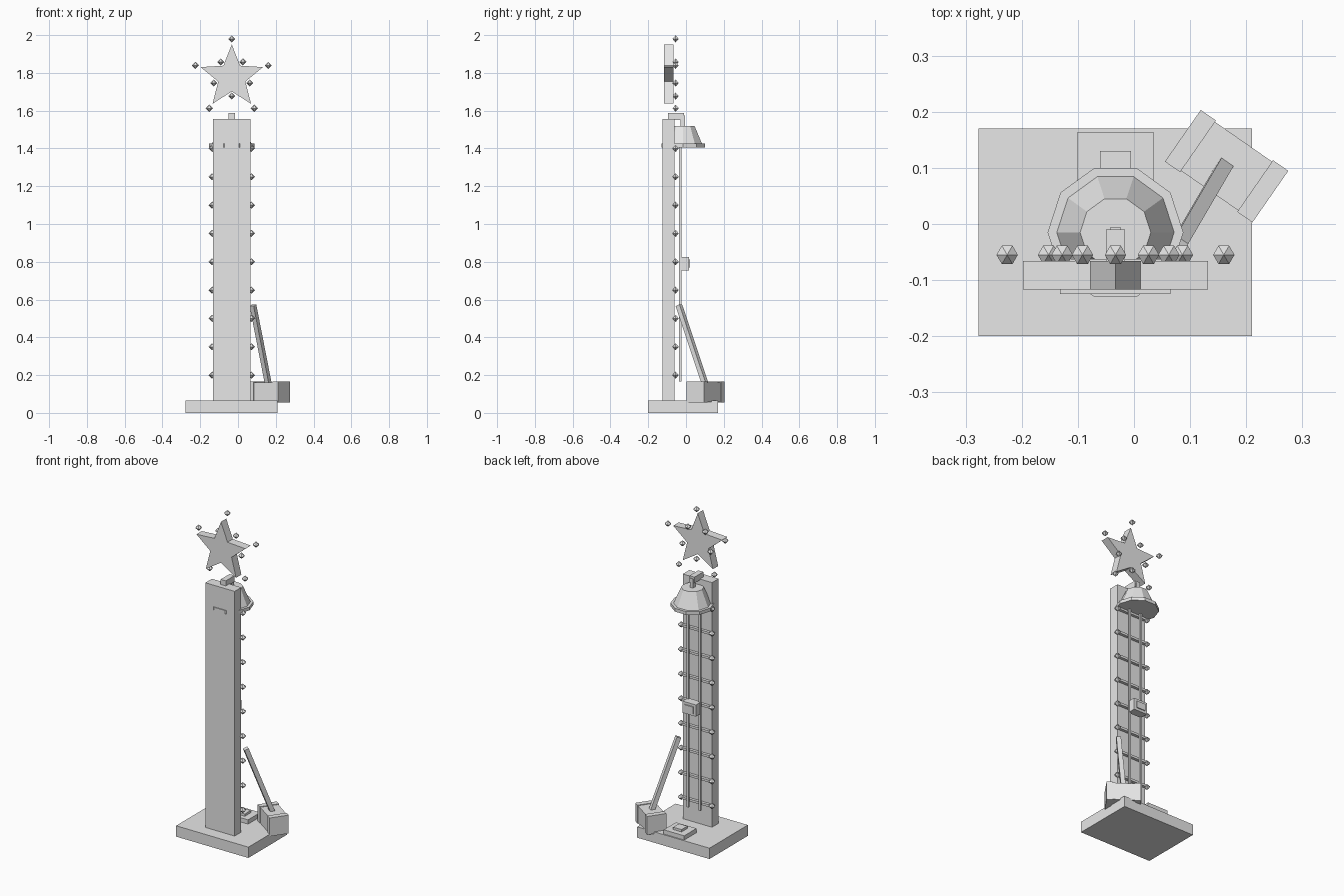
import bpy, math
from mathutils import Vector, Matrix

if "Cube" in bpy.data.objects:
    bpy.data.objects.remove(bpy.data.objects["Cube"])

CX = -0.033  # centre line of the tower

grey = bpy.data.materials.new("light grey")
grey.diffuse_color = (0.8, 0.8, 0.8, 1)
grey.use_nodes = True
grey.node_tree.nodes["Principled BSDF"].inputs["Base Color"].default_value = grey.diffuse_color


def mesh(name, verts, faces):
    me = bpy.data.meshes.new(name)
    me.from_pydata([tuple(v) for v in verts], [], faces)
    me.materials.append(grey)
    ob = bpy.data.objects.new(name, me)
    bpy.context.collection.objects.link(ob)
    return ob


def prism(name, lower, upper):
    """Closed solid between two matching loops, lower one counter-clockwise."""
    n = len(lower)
    sides = [(i, (i + 1) % n, n + (i + 1) % n, n + i) for i in range(n)]
    return mesh(name, lower + upper,
                sides + [tuple(reversed(range(n))), tuple(range(n, 2 * n))])


def box(name, x0, x1, y0, y1, z0, z1, matrix=None):
    ring = [(x0, y0), (x1, y0), (x1, y1), (x0, y1)]
    ob = prism(name, [(x, y, z0) for x, y in ring], [(x, y, z1) for x, y in ring])
    if matrix:
        ob.data.transform(matrix)
    return ob


def ring(n, r, x, y, z):
    return [(x + r * math.cos(2 * math.pi * i / n),
             y + r * math.sin(2 * math.pi * i / n), z) for i in range(n)]


def star_points(outer, inner):
    """Ten x, z points, starting at the upper tip."""
    for i in range(10):
        a = math.pi / 2 + i * math.pi / 5
        r = inner if i % 2 else outer
        yield CX + r * math.cos(a), 1.777 + r * math.sin(a)


def bulb(name, x, z, r=0.019):
    verts = ring(6, r, x, -0.055, z) + [(x, -0.055, z + r), (x, -0.055, z - r)]
    faces = [(i, (i + 1) % 6, 6) for i in range(6)]
    faces += [((i + 1) % 6, i, 7) for i in range(6)]
    mesh(name, verts, faces)


# Base and tower
box("base", -0.277, 0.21, -0.2, 0.17, 0, 0.066)
box("tower", -0.132, 0.065, -0.125, -0.062, 0.06, 1.556)

# Strike pad
box("pad", CX - 0.069, CX + 0.069, 0.045, 0.163, 0.06, 0.092)
box("pad_button", CX - 0.028, CX + 0.028, 0.073, 0.13, 0.09, 0.106)

# Rails, level bars and bulbs along the tower
for s in (-1, 1):
    x = CX + s * 0.04
    box("rail", x - 0.006, x + 0.006, -0.037, -0.025, 0.165, 1.41)
for i in range(9):
    z = 0.2 + i * 0.15
    box("level_bar", CX - 0.09, CX + 0.09, -0.064, -0.045, z - 0.007, z + 0.007)
    for s in (-1, 1):
        bulb("tower_bulb", CX + s * 0.104, z)

# Sliding puck
box("puck", CX - 0.045, CX + 0.045, -0.035, 0.016, 0.755, 0.826)
box("puck_plate", CX - 0.03, CX + 0.03, 0.015, 0.022, 0.77, 0.811)

# Bell and its bracket
BY = -0.015
prism("bell_rim", ring(10, 0.121, CX, BY, 1.405), ring(10, 0.121, CX, BY, 1.425))
prism("bell", ring(10, 0.105, CX, BY, 1.424), ring(10, 0.063, CX, BY, 1.52))
box("bell_bracket", CX - 0.017, CX + 0.017, -0.095, -0.01, 1.55, 1.587)
box("bell_hanger", CX - 0.01, CX + 0.01, -0.03, -0.006, 1.51, 1.575)

# Star with bulbs around it
pts = list(star_points(0.1735, 0.0755))
prism("star", [(x, -0.066, z) for x, z in reversed(pts)],
      [(x, -0.117, z) for x, z in reversed(pts)])
for x, z in star_points(0.203, 0.1):
    bulb("star_bulb", x, z)

# Mallet lying on the base, handle leaning on the tower
head = Matrix.Translation((0.165, 0.103, 0.11)) @ Matrix.Rotation(math.radians(-34.8), 4, 'Z')
box("mallet_head", -0.08, 0.08, -0.053, 0.053, -0.052, 0.052, head)
for s in (-1, 1):
    x = s * 0.0785
    box("mallet_end", x - 0.0165, x + 0.0165, -0.056, 0.056, -0.056, 0.056, head)
low, top = Vector((0.167, 0.113, 0.12)), Vector((0.079, -0.038, 0.57))
d = (top - low).normalized()
u = head.to_3x3() @ Vector((1, 0, 0))
u = (u - d * u.dot(d)).normalized()
v = d.cross(u)
frame = Matrix((u, v, d)).transposed().to_4x4()
frame.translation = low
box("mallet_handle", -0.013, 0.013, -0.013, 0.013, 0, (top - low).length, frame)
